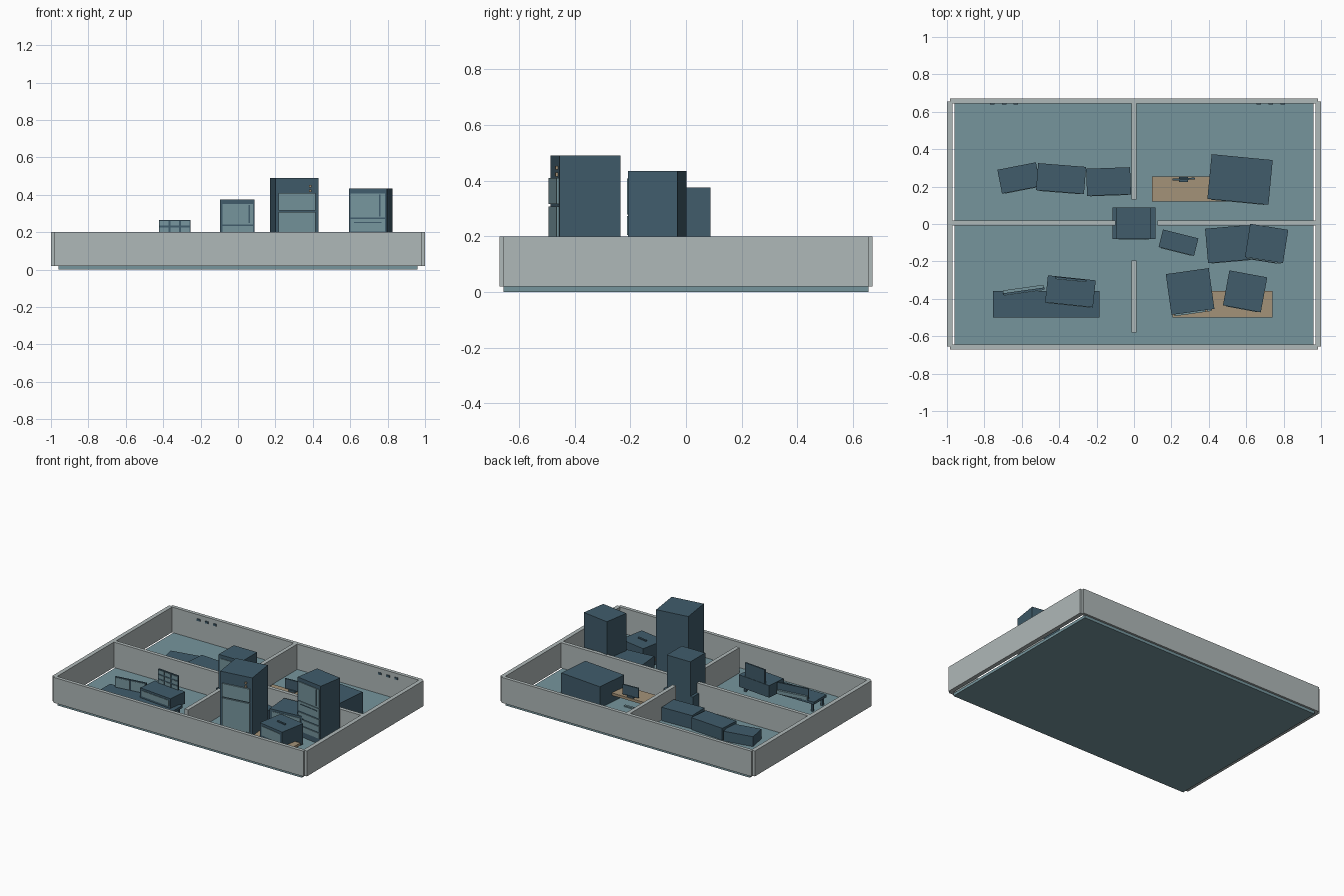
import bpy, bmesh, math
from mathutils import Matrix, Vector


def material(name, rgb):
    m = bpy.data.materials.new(name)
    m.diffuse_color = (*rgb, 1)
    return m


WALL = material("light grey", (0.43, 0.48, 0.48))
TEAL = material("pale teal", (0.18, 0.30, 0.335))
BLUE = material("dark slate blue", (0.052, 0.108, 0.148))
TAN = material("tan wood", (0.37, 0.29, 0.19))
FLOOR = 0.02


def box(name, lo, hi, mat, centre=(0, 0), angle=0):
    """Box between two corners, turned about z and moved to centre."""
    bm = bmesh.new()
    bmesh.ops.create_cube(bm, size=1)
    size = [h - l for l, h in zip(lo, hi)]
    mid = [(h + l) / 2 for l, h in zip(lo, hi)]
    bm.transform(Matrix.Translation((centre[0], centre[1], 0))
                 @ Matrix.Rotation(math.radians(angle), 4, 'Z')
                 @ Matrix.Translation(Vector(mid))
                 @ Matrix.Diagonal((*size, 1)))
    me = bpy.data.meshes.new(name)
    bm.to_mesh(me)
    bm.free()
    me.materials.append(mat)
    ob = bpy.data.objects.new(name, me)
    bpy.context.collection.objects.link(ob)
    return ob


def cabinet(name, centre, w, d, top, angle, plates=(), bottom=FLOOR):
    """Turned box with thin plates on its front: (x0, x1, z0, z1, mat, depth)."""
    box(name, (-w / 2, -d / 2, bottom), (w / 2, d / 2, top), BLUE, centre, angle)
    for i, (x0, x1, z0, z1, mat, t) in enumerate(plates):
        box(f"{name}_front_{i + 1}", (x0, -d / 2 - t, z0), (x1, -d / 2 + 0.002, z1),
            mat, centre, angle)


def table(name, x0, x1, y0, y1, top, mat):
    box(name + "_top", (x0, y0, top - 0.018), (x1, y1, top), mat)
    for x in (x0 + 0.015, x1 - 0.03):
        for y in (y0 + 0.01, y1 - 0.025):
            box(name + "_leg", (x, y, FLOOR), (x + 0.015, y + 0.015, top - 0.016), mat)


def pane_panel(name, centre, w, z0, z1, angle, cols, rows):
    """Thin upright frame with a grid of pale panes on its front."""
    box(name, (-w / 2, -0.005, z0), (w / 2, 0.005, z1), BLUE, centre, angle)
    g, cw, rh = 0.005, w / cols, (z1 - z0) / rows
    for c in range(cols):
        for r in range(rows):
            x, z = -w / 2 + c * cw, z0 + r * rh
            box(name + "_pane", (x + g, -0.008, z + g),
                (x + cw - g, -0.004, z + rh - g), TEAL, centre, angle)


# Floor slab and outer walls
box("floor", (-0.96, -0.655, 0), (0.96, 0.655, FLOOR), TEAL)
for s, side in ((-1, "a"), (1, "b")):
    y0, y1 = sorted((s * 0.645, s * 0.67))
    box("long_wall_" + side, (-0.983, y0, FLOOR), (0.983, y1, 0.2), WALL)
    x0, x1 = sorted((s * 0.97, s * 1.0))
    box("short_wall_" + side, (x0, -0.655, FLOOR), (x1, 0.655, 0.2), WALL)

# Inner walls, with door gaps around the middle
for name, x0, x1, y0, y1 in (("left", -0.97, -0.10, -0.008, 0.018),
                             ("right", 0.125, 0.97, -0.008, 0.018),
                             ("back", -0.014, 0.014, 0.13, 0.65),
                             ("front", -0.014, 0.014, -0.58, -0.195)):
    box("partition_" + name, (x0, y0, FLOOR), (x1, y1, 0.2), WALL)

# Small vents on the back wall
for mid in (-0.695, 0.73):
    for k in (-1, 0, 1):
        x = mid + k * 0.064
        box("wall_vent", (x - 0.012, 0.638, 0.158), (x + 0.012, 0.646, 0.172), BLUE)

# Tall cabinet with two doors, knobs and a handle
cabinet("tall_cabinet", (0.30, -0.361), 0.232, 0.22, 0.49, 8, [
    (-0.10, 0.10, 0.315, 0.41, TEAL, 0.009),
    (-0.10, 0.10, 0.10, 0.307, TEAL, 0.009),
    (0.065, 0.078, 0.44, 0.453, TAN, 0.009),
    (0.065, 0.078, 0.415, 0.428, TAN, 0.009)])

# Wide cabinet with a door over drawers
cabinet("door_cabinet", (0.709, -0.104), 0.206, 0.18, 0.435, -9, [
    (-0.093, 0.093, 0.278, 0.408, TEAL, 0.005),
    (0.062, 0.069, 0.285, 0.402, BLUE, 0.008),
    (-0.093, 0.093, 0.205, 0.272, TEAL, 0.005),
    (-0.075, 0.075, 0.250, 0.255, BLUE, 0.008)]
    + [(-0.093, 0.093, z, z + 0.038, TEAL, 0.005) for z in (0.06, 0.108, 0.156)])

# Middle cabinet on a wider base
cabinet("middle_cabinet", (-0.003, 0.004), 0.185, 0.168, 0.375, 0, [
    (-0.08, 0.082, 0.24, 0.35, TEAL, 0.004),
    (0.060, 0.066, 0.25, 0.345, BLUE, 0.006),
    (-0.08, 0.082, 0.06, 0.232, TEAL, 0.004)])
box("middle_base", (-0.115, -0.08, FLOOR), (0.115, 0.088, 0.13), BLUE)

# Low boxes around the rooms: name, centre, width, depth, top, angle
for name, centre, w, d, top, ang in (
        ("low_box", (0.238, -0.10), 0.195, 0.097, 0.11, -14),
        ("side_box", (0.51, -0.107), 0.245, 0.185, 0.17, 5),
        ("large_chest", (0.567, 0.238), 0.328, 0.24, 0.17, -5.5),
        ("bench_left", (-0.615, 0.246), 0.21, 0.13, 0.09, 11),
        ("bench_middle", (-0.39, 0.243), 0.257, 0.145, 0.105, -4.5),
        ("bench_right", (-0.136, 0.227), 0.235, 0.145, 0.115, 2)):
    cabinet(name, centre, w, d, top, ang,
            [(-w * 0.43, w * 0.43, 0.035, top - 0.015, TEAL, 0.003)])

# Tables
table("front_right_table", 0.205, 0.74, -0.50, -0.357, 0.075, TAN)
table("back_right_table", 0.096, 0.63, 0.12, 0.255, 0.085, TAN)
table("front_left_table", -0.755, -0.185, -0.50, -0.357, 0.095, BLUE)

# Slotted box on the front right table
cabinet("slot_box", (0.594, -0.36), 0.206, 0.19, 0.178, -10.5,
        [(-0.085, 0.085, 0.095, 0.16, TEAL, 0.003)], bottom=0.03)
box("slot_handle", (-0.037, -0.006, 0.176), (0.037, 0.006, 0.185), BLUE,
    (0.594, -0.36), -10.5)

# Screen on the back right table
box("screen", (-0.06, -0.005, 0.095), (0.06, 0.005, 0.165), BLUE, (0.265, 0.24), 3)
box("screen_stand", (0.24, 0.225, 0.084), (0.29, 0.25, 0.097), BLUE)
box("floor_plate", (0.23, 0.25, FLOOR), (0.30, 0.267, 0.028), TEAL)

# Box and paned panels on the front left table
cabinet("table_box", (-0.34, -0.36), 0.257, 0.145, 0.165, -6,
        [(-0.115, 0.115, 0.11, 0.15, TEAL, 0.003)], bottom=0.08)
pane_panel("window_panel", (-0.338, -0.295), 0.17, 0.163, 0.265, -6, 3, 3)
pane_panel("low_panel", (-0.59, -0.36), 0.225, 0.094, 0.17, 8, 2, 1)
box("low_panel_back", (-0.11, 0.004, 0.094), (0.11, 0.02, 0.12), TEAL, (-0.59, -0.36), 8)
